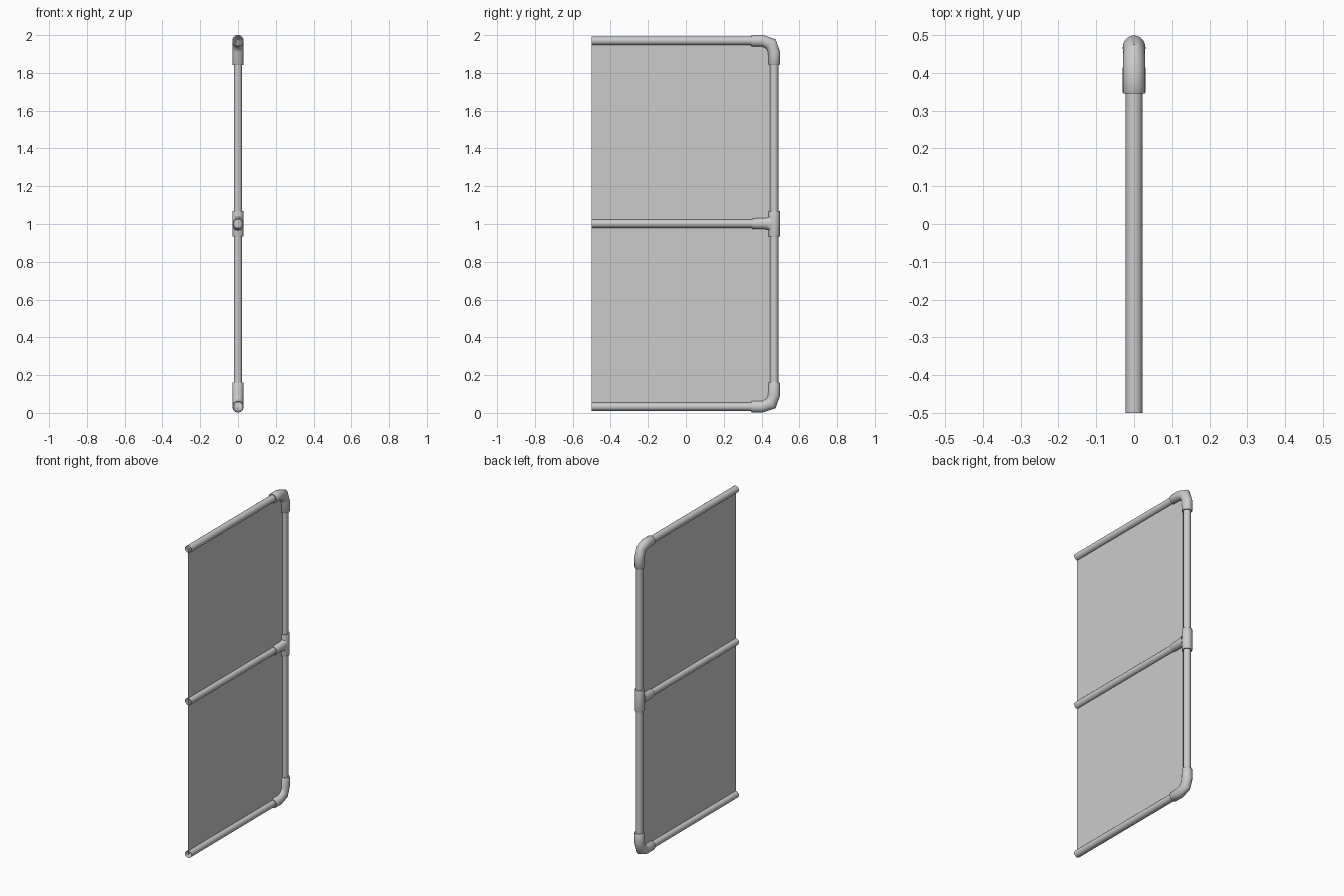
import bpy, bmesh, math
from mathutils import Vector

cube = bpy.data.objects.get("Cube")
if cube:
    bpy.data.objects.remove(cube)

PIPE, FIT, SIDES = 0.022, 0.03, 24
POST_Y, FRONT, SOCKET = 0.467, -0.5, 0.345
LOW, MID, HIGH = 0.033, 1.002, 1.97

grey = bpy.data.materials.new("light grey")
grey.use_nodes = True
COLOUR = (0.6, 0.6, 0.6, 1)
grey.diffuse_color = COLOUR
grey.node_tree.nodes["Principled BSDF"].inputs["Base Color"].default_value = COLOUR


def finish(name, bm, smooth=True):
    mesh = bpy.data.meshes.new(name)
    bm.to_mesh(mesh)
    bm.free()
    mesh.materials.append(grey)
    obj = bpy.data.objects.new(name, mesh)
    bpy.context.collection.objects.link(obj)
    if smooth:
        bpy.ops.object.select_all(action='DESELECT')
        obj.select_set(True)
        bpy.context.view_layer.objects.active = obj
        bpy.ops.object.shade_smooth_by_angle(angle=math.radians(50))
    return obj


def sweep(bm, rings):
    """Skin rings (y, z, angle in the yz plane, radius in plane, radius in x)."""
    loops = []
    for y, z, angle, r, rx in rings:
        across = Vector((0, -math.sin(angle), math.cos(angle)))
        turn = [math.tau * i / SIDES for i in range(SIDES)]
        loops.append([bm.verts.new(Vector((rx * math.cos(t), y, z)) + across * r * math.sin(t))
                      for t in turn])
    for a, b in zip(loops, loops[1:]):
        for i in range(SIDES):
            j = (i + 1) % SIDES
            bm.faces.new((a[i], a[j], b[j], b[i]))
    bmesh.ops.recalc_face_normals(bm, faces=bm.faces)


def pipe(name, start, end, angle):
    bm = bmesh.new()
    sweep(bm, [(*p, angle, PIPE, PIPE) for p in (start, end)])
    # Open tubes: make the outer skin face outwards
    middle = (Vector((0, *start)) + Vector((0, *end))) / 2
    face = next(iter(bm.faces))
    if face.normal.dot(face.calc_center_median() - middle) < 0:
        bmesh.ops.reverse_faces(bm, faces=bm.faces)
    finish(name, bm)


def elbow(name, z, up):
    """Bent fitting; up is +1 when its upright leg points upwards."""
    bm = bmesh.new()
    bend, leg, q = 0.062, POST_Y - SOCKET, math.pi / 4
    rings = [(SOCKET, z, 0, PIPE, PIPE), (SOCKET, z, 0, FIT - 0.002, FIT - 0.002),
             (SOCKET + 0.003, z, 0, FIT, FIT),
             (POST_Y - bend, z, 0, FIT + 0.001, FIT),
             (POST_Y - 0.017, z + up * 0.017, up * q, 0.035, FIT - 0.001),
             (POST_Y, z + up * bend, up * 2 * q, FIT + 0.002, FIT),
             (POST_Y, z + up * (leg + 0.003), up * 2 * q, FIT, FIT),
             (POST_Y, z + up * (leg + 0.006), up * 2 * q, FIT - 0.002, FIT - 0.002),
             (POST_Y, z + up * (leg + 0.006), up * 2 * q, PIPE, PIPE)]
    sweep(bm, rings)
    finish(name, bm)


# Three rails and the upright post
for name, z, end in (("bottom_rail", LOW, 0.4), ("middle_rail", MID, 0.45), ("top_rail", HIGH, 0.4)):
    pipe(name, (FRONT, z), (end, z), 0)
pipe("post", (POST_Y, LOW + 0.07), (POST_Y, HIGH - 0.07), math.pi / 2)

# Corner fittings
elbow("bottom_elbow", LOW, 1)
elbow("top_elbow", HIGH, -1)

# Tee fitting: sleeve on the post, and an arm flaring into it
bm = bmesh.new()
sweep(bm, [(POST_Y, MID + h, math.pi / 2, r, r) for h, r in
           ((-0.068, PIPE), (-0.068, FIT - 0.001), (-0.065, FIT), (0.065, FIT), (0.068, FIT - 0.001), (0.068, PIPE))])
finish("tee_sleeve", bm)
bm = bmesh.new()
sweep(bm, [(y, MID, 0, r, min(r, FIT - 0.001)) for y, r in
           ((0.35, PIPE), (0.35, FIT - 0.003), (0.353, FIT - 0.002), (0.425, FIT), (0.438, 0.036), (0.45, 0.05))])
finish("tee_arm", bm)

# Thin infill sheets between the rails
for name, low, high in (("lower_panel", LOW, MID), ("upper_panel", MID, HIGH)):
    bm = bmesh.new()
    bm.faces.new([bm.verts.new((0, y, z)) for y, z in
                  ((FRONT, low), (POST_Y, low), (POST_Y, high), (FRONT, high))])
    finish(name, bm, smooth=False)
